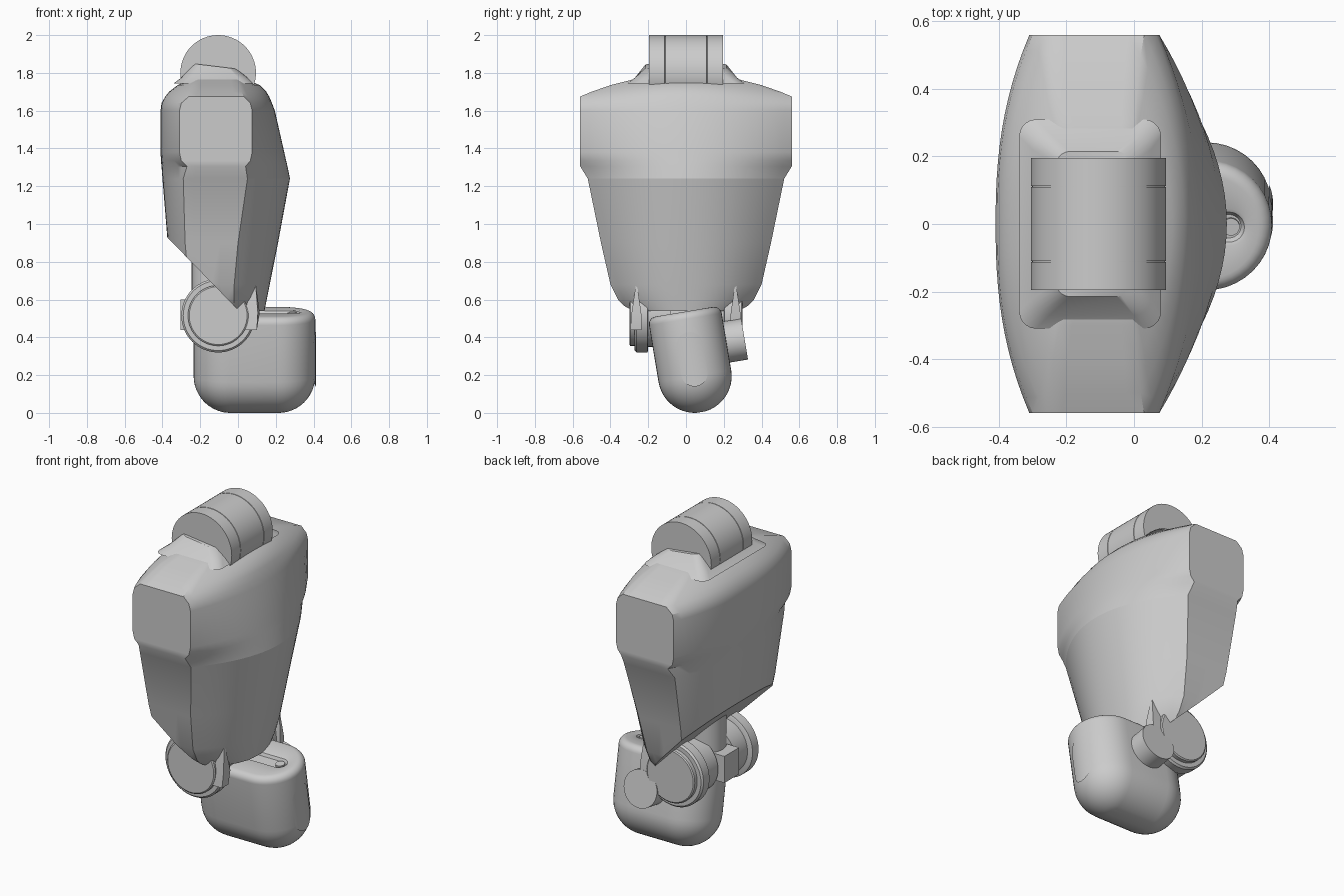
import bpy, bmesh, math
from mathutils import Matrix, Vector

if "Cube" in bpy.data.objects:
    bpy.data.objects.remove(bpy.data.objects["Cube"])

grey = bpy.data.materials.new("plain_grey")
grey.use_nodes = True
grey.diffuse_color = (0.6, 0.6, 0.6, 1)
grey.node_tree.nodes["Principled BSDF"].inputs["Base Color"].default_value = (0.6, 0.6, 0.6, 1)


def finish(name, bm, angle=32, matrix=None):
    """Turn a bmesh into a shaded, coloured object."""
    bmesh.ops.recalc_face_normals(bm, faces=bm.faces)
    if matrix:
        bm.transform(matrix)
    mesh = bpy.data.meshes.new(name)
    bm.to_mesh(mesh)
    bm.free()
    obj = bpy.data.objects.new(name, mesh)
    bpy.context.collection.objects.link(obj)
    mesh.materials.append(grey)
    bpy.ops.object.select_all(action="DESELECT")
    obj.select_set(True)
    bpy.context.view_layer.objects.active = obj
    bpy.ops.object.shade_smooth_by_angle(angle=math.radians(angle))
    return obj


def loft(rings):
    """Skin closed rings of equal length and cap both ends."""
    bm = bmesh.new()
    rows = [[bm.verts.new(p) for p in ring] for ring in rings]
    for a, b in zip(rows, rows[1:]):
        for i in range(len(a)):
            j = (i + 1) % len(a)
            bm.faces.new((a[i], a[j], b[j], b[i]))
    bm.faces.new(rows[0])
    bm.faces.new(rows[-1])
    return bm


def lathe_y(name, profile, centre, matrix=None, steps=64):
    """Turned part about the y axis; profile holds (y, radius)."""
    turn = [math.tau * i / steps for i in range(steps)]
    rings = [[(centre[0] + r * math.cos(a), centre[1] + y, centre[2] + r * math.sin(a))
              for a in turn] for y, r in profile]
    return finish(name, loft(rings), matrix=matrix)


# Torso: stacked plan outlines, flat at the shoulder sockets
def plan(z, back, front, width, cap_back, cap_front, power):
    ts = [i / 12 for i in range(13)]
    half = [(front - (front - cap_front) * t ** power, width * t) for t in ts]
    half += [(cap_front + (cap_back - cap_front) * k / 6, width) for k in range(1, 6)]
    half += [(back + (cap_back - back) * t ** (power + 0.4), width * t) for t in reversed(ts)]
    return [(x, y, z) for x, y in half] + [(x, -y, z) for x, y in half[-2:0:-1]]


torso = loft([plan(*row) for row in (
    (1.775, -.21, .01, .25, -.19, -.01, 2),
    (1.76, -.27, .06, .30, -.22, .00, 2),
    (1.735, -.32, .115, .40, -.24, .01, 2),
    (1.70, -.365, .15, .50, -.25, .02, 2),
    (1.675, -.385, .165, .56, -.26, .03, 2),
    (1.64, -.405, .18, .56, -.30, .065, 2),
    (1.60, -.41, .195, .56, -.31, .075, 2),
    (1.38, -.41, .245, .56, -.31, .075, 2),
    (1.335, -.408, .255, .56, -.30, .065, 2),
    (1.305, -.405, .262, .56, -.27, .04, 2),
    (1.24, -.40, .275, .52, -.29, .05, 2),
    (0.90, -.372, .212, .45, -.28, .00, 2.2),
    (0.68, -.35, .168, .40, -.26, -.02, 2.4),
    (0.60, -.34, .152, .36, -.25, -.02, 2.4),
    (0.54, -.33, .14, .30, -.24, -.02, 2.4))])
for e in torso.edges:
    # keep the crease under the chest
    if all(abs(v.co.z - 1.24) < .001 and v.co.x > .05 for v in e.verts):
        e.smooth = False
cut = torso.verts[:] + torso.edges[:] + torso.faces[:]
bmesh.ops.bisect_plane(torso, geom=cut, plane_co=(-.375, 0, .93),
                       plane_no=(-.385, 0, -.375), clear_outer=True)
bmesh.ops.holes_fill(torso, edges=[e for e in torso.edges if e.is_boundary])
finish("torso", torso)

# Neck: sloped collar under a seamed roller
def rectangle(x0, x1, y, z, r):
    pts = []
    for cx, cy, start in ((x1 - r, y - r, 0), (x0 + r, y - r, 90),
                          (x0 + r, r - y, 180), (x1 - r, r - y, 270)):
        for k in range(6):
            a = math.radians(start + 18 * k)
            pts.append((cx + r * math.cos(a), cy + r * math.sin(a), z))
    return pts


collar = loft([rectangle(-.34, .08, .31, 1.745, .05),
               rectangle(-.30, .05, .27, 1.775, .05),
               rectangle(-.23, -.01, .215, 1.835, .04)])
for v in collar.verts:
    if v.co.z > 1.8:
        v.co.z += -.12 * (v.co.x + .12)
finish("neck_collar", collar)

seam = [(-.195, .2)]
for s in (-.111, .111):
    seam += [(s - .002, .2), (s - .001, .197), (s + .001, .197), (s + .002, .2)]
lathe_y("neck_roller", seam + [(.195, .2)], (-.105, 0, 1.8))

# Waist: hip axle with flanged ends, post and rear stop
hip = Vector((-.105, 0, .515))
lathe_y("hip_axle", [(-.21, .165), (-.08, .165), (-.079, .13),
                     (.079, .13), (.08, .165), (.21, .165)], hip)
for side, label in ((1, "back"), (-1, "front")):
    lathe_y(label + "_hip_flange",
            [(side * y, r) for y, r in ((.2, .185), (.205, .195), (.262, .195), (.272, .185),
                                        (.272, .16), (.295, .16), (.30, .153))], hip)
    # Pointed strap climbing the lower torso
    strap = bmesh.new()
    base = [strap.verts.new((x, side * y, z)) for x, y, z in
            ((.03, .235, .44), (.10, .235, .44), (.10, .295, .44), (.03, .295, .44))]
    middle = [strap.verts.new((x, side * y, z)) for x, y, z in
              ((.03, .237, .53), (.115, .237, .53), (.105, .288, .53), (.03, .288, .53))]
    tip = strap.verts.new((.092, side * .262, .70))
    strap.faces.new(base)
    for i in range(4):
        j = (i + 1) % 4
        strap.faces.new((base[i], base[j], middle[j], middle[i]))
        strap.faces.new((middle[i], middle[j], tip))
    finish(label + "_strap", strap)

post = bmesh.new()
bmesh.ops.create_cone(post, cap_ends=True, segments=40, radius1=.11, radius2=.11, depth=.36,
                      matrix=Matrix.Translation((-.135, 0, .68)))
finish("waist_post", post)
stop = bmesh.new()
bmesh.ops.create_cube(stop, size=1, matrix=Matrix.Translation((-.25, 0, .52))
                      @ Matrix.Diagonal((.11, .14, .16, 1)))
finish("rear_stop", stop)

# Pelvis: tilted capsule-bottomed case with a slotted lid
tilt = (Matrix.Translation((.087, .047, .195)) @ Matrix.Rotation(math.radians(9.5), 4, "X"))
R, CORE, TOP = .195, .127, .345


def stadium(r, core, z, steps=20):
    pts = []
    for s in (1, -1):
        for k in range(steps + 1):
            a = math.pi * (k / steps - .5)
            pts.append((s * (core + r * math.cos(a)), s * r * math.sin(a), z))
    return pts


rings = []
for k in range(1, 13):
    a = math.radians(7.5 * k)
    rings.append(stadium(R * math.sin(a), CORE, -R * math.cos(a)))
for k in range(7):
    a = math.radians(15 * k)
    rings.append(stadium(R - .04 * (1 - math.cos(a)), CORE, TOP - .04 + .04 * math.sin(a)))
rings += [stadium(.055, .195, TOP), stadium(.045, .195, TOP - .004),
          stadium(.035, .195, TOP - .02)]
finish("pelvis_case", loft(rings), matrix=tilt)

pin = bmesh.new()
bmesh.ops.create_cone(pin, cap_ends=True, segments=24, radius1=.026, radius2=.026, depth=.02,
                      matrix=Matrix.Translation((.2, 0, TOP - .016)))
finish("slot_pin", pin, matrix=tilt)

lathe_y("pelvis_peg", [(.1, .11), (.292, .11)], (0, 0, .15), matrix=tilt)

# Oval plate wrapped on the rounded end of the case
oval = bmesh.new()
half_w, straight, mid, skin = .07, .075, .09, R + .003
columns = []
for k in range(33):
    v = -half_w * math.cos(math.pi * k / 32)
    h = straight + math.sqrt(max(0, half_w ** 2 - v ** 2))
    x = CORE + math.sqrt(skin ** 2 - v ** 2)
    columns.append([oval.verts.new((x, v, mid + s * h)) for s in (-1, 1)])
for a, b in zip(columns, columns[1:]):
    oval.faces.new((a[0], b[0], b[1], a[1]))
bmesh.ops.solidify(oval, geom=oval.faces[:], thickness=.005)
finish("end_oval", oval, matrix=tilt)
